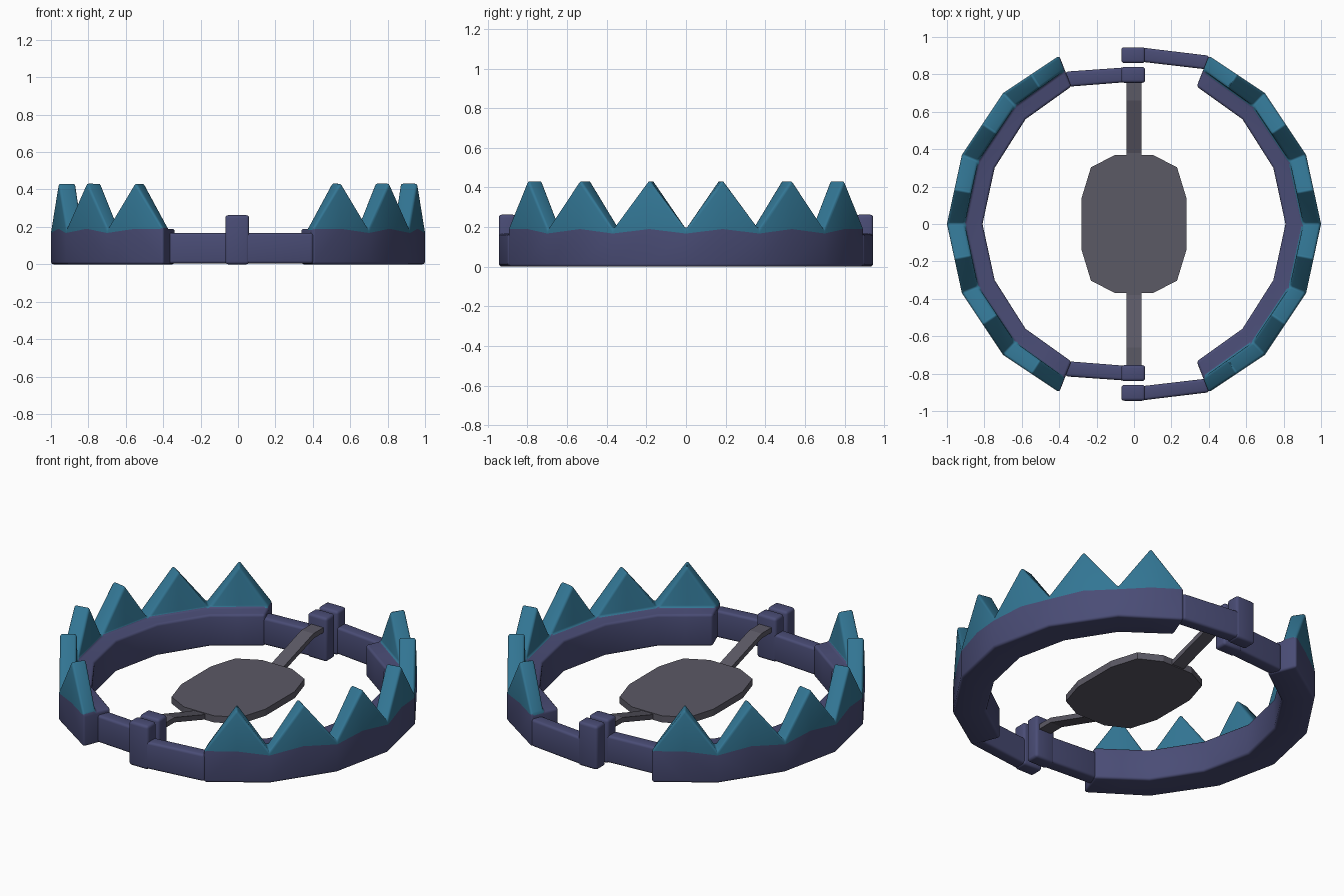
import bpy, bmesh, math
from mathutils import Vector

if "Cube" in bpy.data.objects:
    bpy.data.objects.remove(bpy.data.objects["Cube"])


def material(name, rgb):
    m = bpy.data.materials.new(name)
    m.diffuse_color = (*rgb, 1)
    m.use_nodes = True
    m.node_tree.nodes["Principled BSDF"].inputs["Base Color"].default_value = m.diffuse_color
    return m


IRON = material("violet iron", (0.068, 0.073, 0.18))
TEAL = material("teal teeth", (0.032, 0.18, 0.295))
GREY = material("grey plate", (0.105, 0.10, 0.13))


def finish(bm, name, mats, bevel=0.0, smooth=True):
    """Turn a bmesh into an object with rounded edges."""
    bmesh.ops.recalc_face_normals(bm, faces=bm.faces)
    me = bpy.data.meshes.new(name)
    bm.to_mesh(me)
    bm.free()
    ob = bpy.data.objects.new(name, me)
    bpy.context.collection.objects.link(ob)
    for m in mats:
        me.materials.append(m)
    bpy.ops.object.select_all(action='DESELECT')
    ob.select_set(True)
    bpy.context.view_layer.objects.active = ob
    if bevel:
        mod = ob.modifiers.new("rounding", 'BEVEL')
        mod.width = bevel
        mod.segments = 3
        mod.limit_method = 'ANGLE'
        mod.angle_limit = math.radians(32)
        bpy.ops.object.modifier_apply(modifier=mod.name)
    if smooth:
        bpy.ops.object.shade_smooth_by_angle(angle=math.radians(40))
    return ob


def prism(name, outline, z0, z1, mat, bevel=0.0, smooth=True):
    """Extrude a flat outline between two heights."""
    bm = bmesh.new()
    low = [bm.verts.new((x, y, z0)) for x, y in outline]
    high = [bm.verts.new((x, y, z1)) for x, y in outline]
    n = len(outline)
    bm.faces.new(low)
    bm.faces.new(high)
    for i in range(n):
        j = (i + 1) % n
        bm.faces.new((low[i], low[j], high[j], high[i]))
    return finish(bm, name, [mat], bevel, smooth)


# Plan of half a jaw: outer edge, back of the teeth, inner edge
OUTER = [(1.0, 0), (0.92, 0.37), (0.70, 0.70), (0.40, 0.90)]
TOOTH = [(0.905, 0), (0.833, 0.335), (0.635, 0.632), (0.37, 0.822)]
INNER = [(0.81, 0), (0.745, 0.30), (0.58, 0.56), (0.335, 0.735)]
BASE, PEAK = 0.19, 0.438


def whole(half):
    return [Vector((x, -y)) for x, y in reversed(half[1:])] + [Vector(p) for p in half]


def jaw(name, side):
    """Curved bar whose top rises into one tooth per segment."""
    rows = list(zip(whole(OUTER), whole(TOOTH), whole(INNER)))
    stations = []
    for i, r in enumerate(rows):
        stations.append((r, BASE))
        if i + 1 < len(rows):
            stations.append(([(a + b) / 2 for a, b in zip(r, rows[i + 1])], PEAK))
    bm = bmesh.new()
    rings = []
    for (o, t, n), h in stations:
        pts = [(o, 0), (o, BASE), (o, h), (t, h), (t, BASE), (n, BASE), (n, 0)]
        if h == BASE:       # valley between two teeth
            v = [bm.verts.new((p.x * side, p.y, z)) for p, z in
                 (pts[0], pts[1], pts[3], pts[5], pts[6])]
            rings.append([v[0], v[1], v[1], v[2], v[2], v[3], v[4]])
        else:
            rings.append([bm.verts.new((p.x * side, p.y, z)) for p, z in pts])
    for a, b in zip(rings, rings[1:]):
        for k in range(7):
            m = (k + 1) % 7
            quad = list(dict.fromkeys((a[k], a[m], b[m], b[k])))
            f = bm.faces.new(quad)
            f.material_index = 1 if k in (1, 2, 3) else 0
    for end in (rings[0], rings[-1]):
        bm.faces.new(list(dict.fromkeys(end)))
    return finish(bm, name, [IRON, TEAL], 0.014)


jaw("right_jaw", 1)
jaw("left_jaw", -1)

for s, label in ((-1, "front"), (1, "back")):
    # Thin arms running from the jaws to the hinge
    prism(label + "_right_arm", [(x, y * s) for x, y in
          [(0.0, 0.943), (0.06, 0.941), (0.40, 0.90), (0.42, 0.825), (0.36, 0.83), (0.06, 0.865), (0, 0.868)]],
          0.005, 0.167, IRON, 0.014)
    prism(label + "_left_arm", [(x, y * s) for x, y in
          [(0.0, 0.838), (-0.06, 0.836), (-0.36, 0.815), (-0.42, 0.76), (-0.34, 0.735), (-0.06, 0.757), (0, 0.76)]],
          0.005, 0.167, IRON, 0.014)
    # Upright hinge blocks
    for part, x0, x1, y0, y1 in (("outer", -0.068, 0.06, 0.86, 0.945),
                                 ("inner", -0.068, 0.06, 0.755, 0.84)):
        prism(label + "_" + part + "_hinge",
              [(x0, y0 * s), (x1, y0 * s), (x1, y1 * s), (x0, y1 * s)],
              0, 0.263, IRON, 0.016)
    # Bent strap from the plate up to the hinge
    path = [(0.33, 0.115), (0.38, 0.115), (0.66, 0.205), (0.77, 0.205)]
    bm = bmesh.new()
    rings = [[bm.verts.new((x, y * s, z - d)) for x, d in
              ((-0.04, 0), (0.04, 0), (0.04, 0.03), (-0.04, 0.03))] for y, z in path]
    for a, b in zip(rings, rings[1:]):
        for k in range(4):
            m = (k + 1) % 4
            bm.faces.new((a[k], a[m], b[m], b[k]))
    bm.faces.new(rings[0])
    bm.faces.new(rings[-1])
    finish(bm, label + "_strap", [GREY], smooth=False)

# Trigger plate in the middle
corner = [(0.28, 0.14), (0.23, 0.303), (0.10, 0.37)]
right = [(x, -y) for x, y in reversed(corner)] + corner
prism("trigger_plate", right + [(-x, -y) for x, y in right], 0.08, 0.12, GREY, smooth=False)
